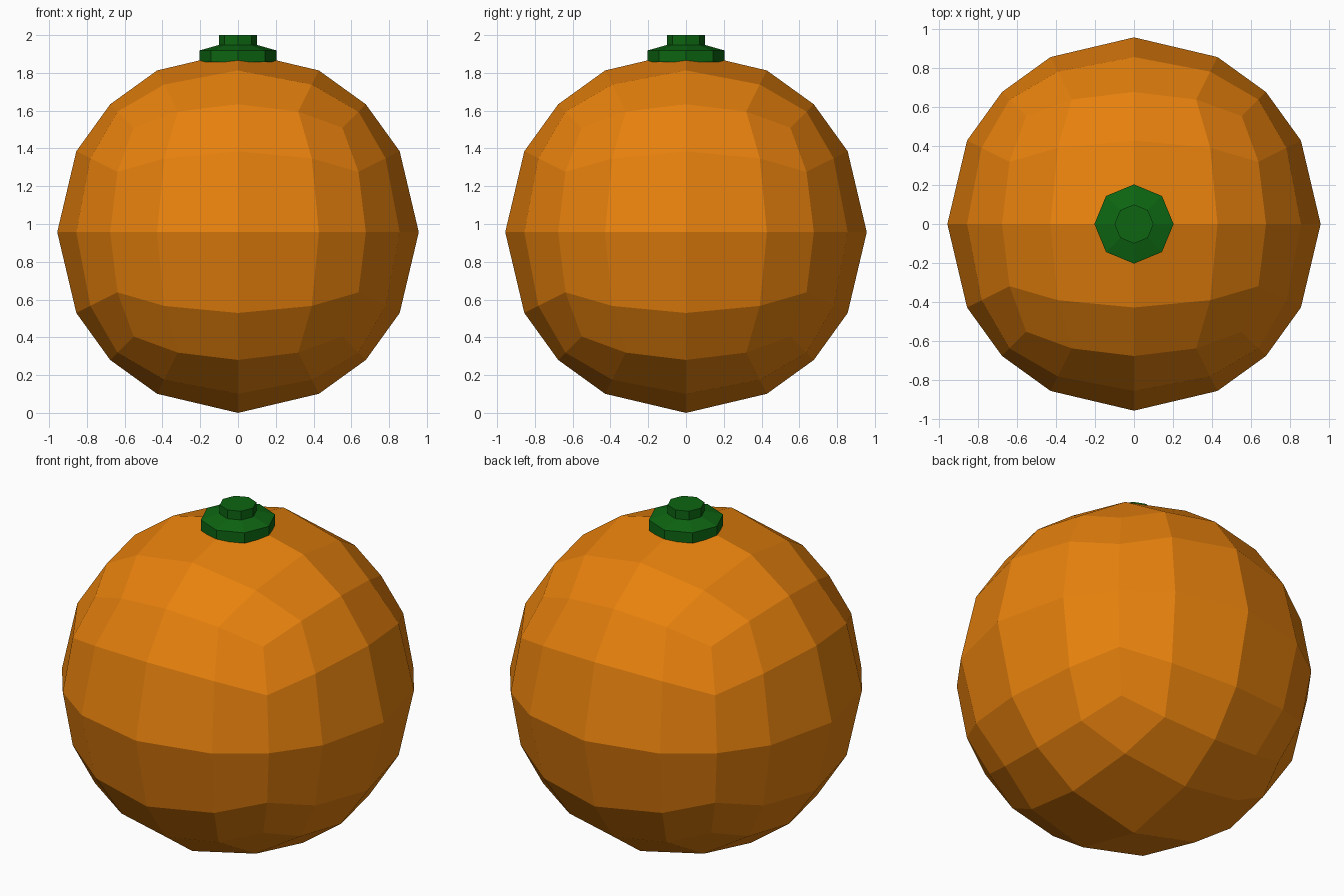
import bpy, bmesh, math

if "Cube" in bpy.data.objects:
    bpy.data.objects.remove(bpy.data.objects["Cube"])

R = 0.957  # fruit radius


def material(name, rgb):
    m = bpy.data.materials.new(name)
    m.diffuse_color = (*rgb, 1)
    m.use_nodes = True
    m.node_tree.nodes["Principled BSDF"].inputs["Base Color"].default_value = m.diffuse_color
    return m


def finish(bm, name, mat):
    bmesh.ops.recalc_face_normals(bm, faces=bm.faces)
    me = bpy.data.meshes.new(name)
    bm.to_mesh(me)
    bm.free()
    me.materials.append(mat)
    ob = bpy.data.objects.new(name, me)
    bpy.context.collection.objects.link(ob)
    return ob


orange = material("orange peel", (0.8, 0.22, 0.004))
green = material("stem green", (0.004, 0.13, 0.006))

# Fruit: cube cut 4 x 4 per side, pushed out to a sphere
bm = bmesh.new()
bmesh.ops.create_cube(bm, size=2)
bmesh.ops.subdivide_edges(bm, edges=bm.edges[:], cuts=3, use_grid_fill=True)
for v in bm.verts:
    v.co = v.co.normalized() * R
    v.co.z += R
finish(bm, "fruit", orange)

# Stem: eight-sided turned profile, a flared collar with a short stalk
profile = [(0.203, 1.857), (0.203, 1.919), (0.1, 1.948), (0.1, 2.0)]
bm = bmesh.new()
rings = [[bm.verts.new((r * math.cos(i * math.pi / 4), r * math.sin(i * math.pi / 4), z))
          for i in range(8)] for r, z in profile]
for a, b in zip(rings, rings[1:]):
    for i in range(8):
        j = (i + 1) % 8
        bm.faces.new((a[i], a[j], b[j], b[i]))
bm.faces.new(rings[0])
bm.faces.new(rings[-1])
finish(bm, "stem", green)
